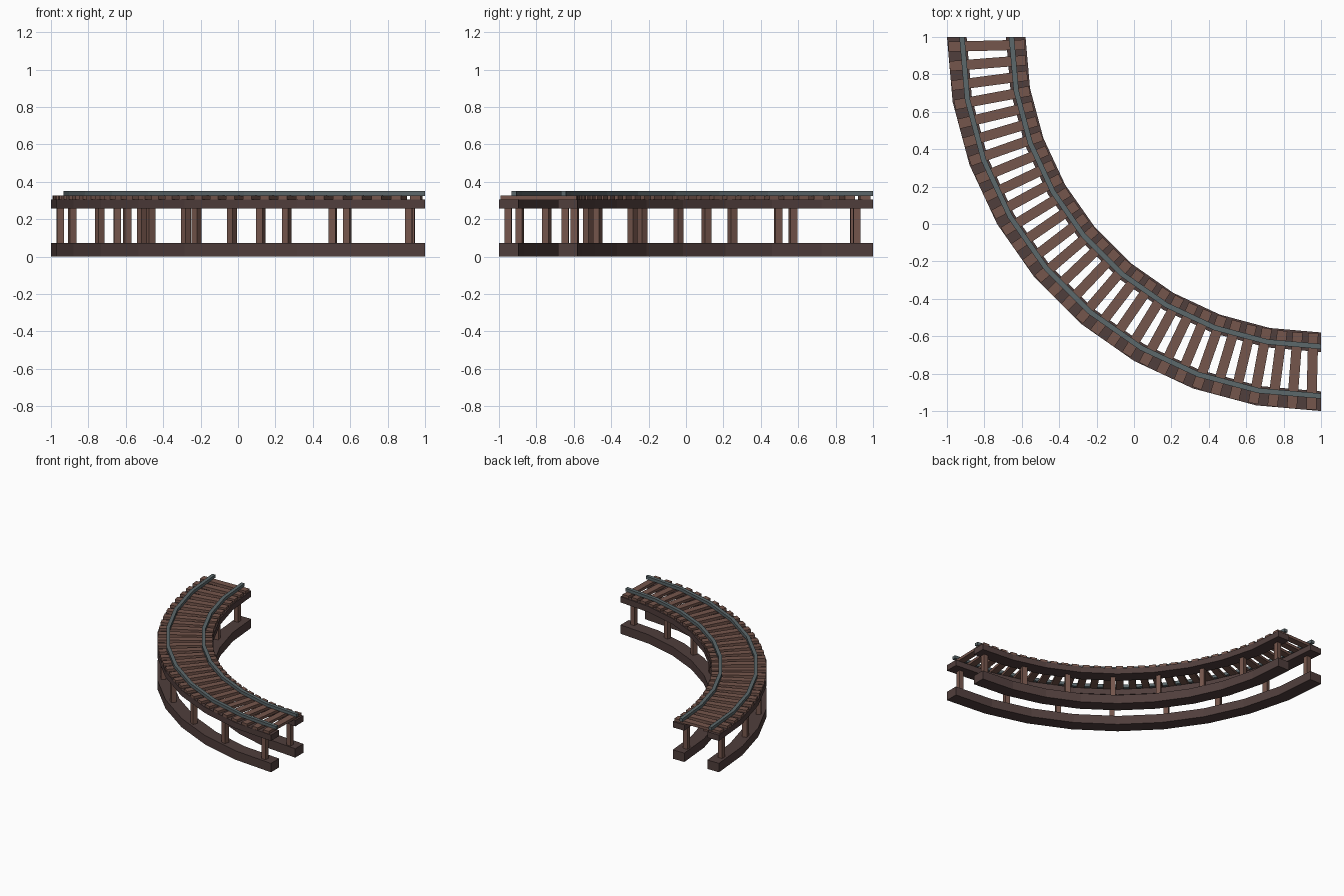
import bpy
import bmesh
from math import radians, sin, cos
from mathutils import Matrix, Vector

cube = bpy.data.objects.get("Cube")
if cube:
    bpy.data.objects.remove(cube)

CENTRE = Vector((1, 1, 0))   # centre of the quarter-circle bend
SEGMENTS = 9


def make_material(name, srgb):
    linear = [((c / 255 + 0.055) / 1.055) ** 2.4 for c in srgb]
    mat = bpy.data.materials.new(name)
    mat.use_nodes = True
    mat.diffuse_color = (*linear, 1)
    mat.node_tree.nodes["Principled BSDF"].inputs["Base Color"].default_value = (*linear, 1)
    return mat


dark_wood = make_material("dark wood", (80, 62, 60))
brown_wood = make_material("brown wood", (117, 86, 76))
steel = make_material("grey steel", (92, 104, 107))


def finish(name, bm, mat):
    bmesh.ops.recalc_face_normals(bm, faces=bm.faces)
    mesh = bpy.data.meshes.new(name)
    bm.to_mesh(mesh)
    bm.free()
    mesh.materials.append(mat)
    obj = bpy.data.objects.new(name, mesh)
    bpy.context.collection.objects.link(obj)
    return obj


def on_arc(radius, degrees, z):
    """Point on the bend: 0 degrees is the -x end, 90 the -y end."""
    a = radians(degrees)
    return CENTRE + Vector((-radius * cos(a), -radius * sin(a), z))


def curved_bar(name, r0, r1, z0, z1, mat):
    """Rectangular section swept along the faceted bend."""
    bm = bmesh.new()
    section = [(r0, z0), (r1, z0), (r1, z1), (r0, z1)]
    rings = [[bm.verts.new(on_arc(r, 90 * i / SEGMENTS, z)) for r, z in section]
             for i in range(SEGMENTS + 1)]
    for a, b in zip(rings, rings[1:]):
        for k in range(4):
            n = (k + 1) % 4
            bm.faces.new((a[k], a[n], b[n], b[k]))
    bm.faces.new(rings[0])
    bm.faces.new(rings[-1])
    return finish(name, bm, mat)


def radial_boxes(name, angles, radius, size, z, mat):
    """Row of equal boxes, each turned to face the bend centre."""
    bm = bmesh.new()
    for angle in angles:
        place = (Matrix.Translation(on_arc(radius, angle, z))
                 @ Matrix.Rotation(radians(angle), 4, 'Z')
                 @ Matrix.Diagonal((*size, 1)))
        bmesh.ops.create_cube(bm, size=1, matrix=place)
    return finish(name, bm, mat)


# Both sides: ground beam, upper beam, posts and rail
post_angles = [3 + 12.06 * i for i in range(8)]
for side, inner, post_r, rail_r in (("outer", 1.895, 1.953, 1.92),
                                    ("inner", 1.58, 1.648, 1.655)):
    outer = inner + 0.105
    curved_bar(side + "_ground_beam", inner, outer, 0, 0.073, dark_wood)
    curved_bar(side + "_upper_beam", inner, outer, 0.257, 0.305, dark_wood)
    radial_boxes(side + "_posts", post_angles, post_r, (0.038, 0.038, 0.19), 0.165, brown_wood)
    curved_bar(side + "_rail", rail_r - 0.014, rail_r + 0.014, 0.325, 0.35, steel)

# Cross ties
tie_angles = [1.5 + 3 * i for i in range(30)]
radial_boxes("cross_ties", tie_angles, 1.788, (0.408, 0.054, 0.022), 0.315, brown_wood)
